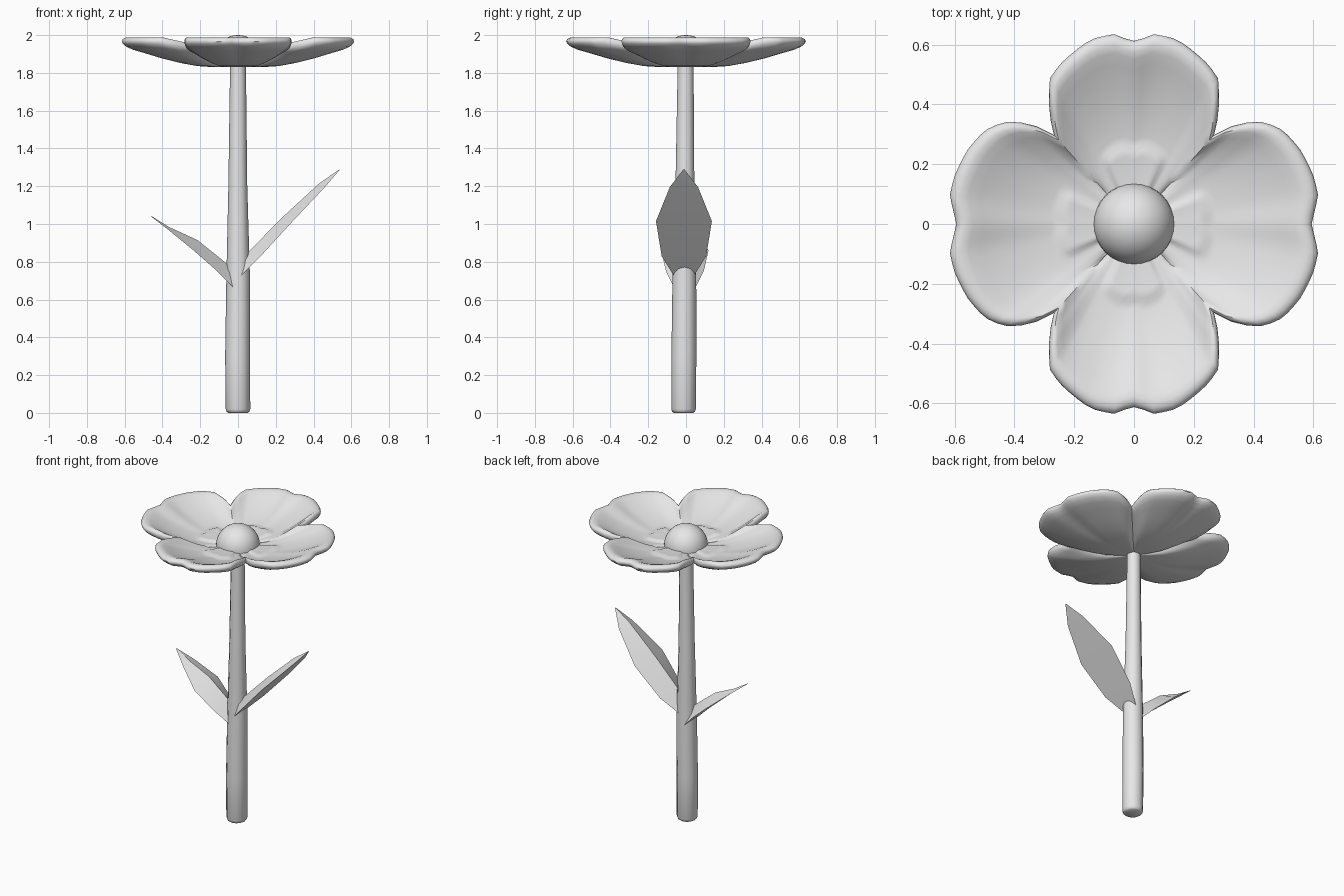
import bpy, bmesh, math

if "Cube" in bpy.data.objects:
    bpy.data.objects.remove(bpy.data.objects["Cube"])

grey = bpy.data.materials.new("light grey")
grey.diffuse_color = (0.8, 0.8, 0.8, 1)
grey.use_nodes = True
grey.node_tree.nodes["Principled BSDF"].inputs["Base Color"].default_value = grey.diffuse_color


def make(name, bm, smooth_angle):
    bmesh.ops.recalc_face_normals(bm, faces=bm.faces)
    mesh = bpy.data.meshes.new(name)
    bm.to_mesh(mesh)
    bm.free()
    mesh.materials.append(grey)
    obj = bpy.data.objects.new(name, mesh)
    bpy.context.collection.objects.link(obj)
    bpy.ops.object.select_all(action='DESELECT')
    obj.select_set(True)
    bpy.context.view_layer.objects.active = obj
    bpy.ops.object.shade_smooth_by_angle(angle=math.radians(smooth_angle))
    return obj


def loft(name, rings, smooth_angle):
    """Skin a list of closed point rings and cap both ends."""
    bm = bmesh.new()
    loops = [[bm.verts.new(p) for p in ring] for ring in rings]
    n = len(loops[0])
    for a, b in zip(loops, loops[1:]):
        for i in range(n):
            j = (i + 1) % n
            bm.faces.new((a[i], a[j], b[j], b[i]))
    bm.faces.new(loops[0])
    bm.faces.new(loops[-1])
    return make(name, bm, smooth_angle)


def interp(table, x):
    for (x0, y0), (x1, y1) in zip(table, table[1:]):
        if x <= x1:
            return y0 + (y1 - y0) * (x - x0) / (x1 - x0)
    return table[-1][1]


# Flower: wide side petals and narrower front/back petals, one closed shell
side_petal = [(0, .594), (3, .602), (9, .623), (15, .621), (24, .609), (30, .594),
              (34, .58), (39, .543), (44, .483), (48, .4)]
front_petal = [(0, .612), (3, .622), (6, .638), (13, .634), (21, .603), (25, .588),
               (30, .562), (35, .495), (38, .456), (42, .4)]
under = [(.05, 1.83), (.2, 1.83), (.35, 1.836), (.5, 1.853), (.65, 1.876),
         (.8, 1.904), (.9, 1.922), (.96, 1.938), (.99, 1.954), (1, 1.967)]
upper = [(.992, 1.978), (.97, 1.986), (.94, 1.988), (.9, 1.98), (.84, 1.962),
         (.75, 1.938), (.65, 1.915), (.55, 1.897), (.5, 1.89), (.46, 1.885),
         (.42, 1.881), (.39, 1.878), (.35, 1.875), (.3, 1.872), (.25, 1.87),
         (.2, 1.868), (.05, 1.866)]
rings = []
for k, (s, z) in enumerate(under + upper):
    ring = []
    for deg in range(0, 360, 3):
        t = abs((deg + 90) % 180 - 90)            # angle from the x axis
        table, edge = (side_petal, 48) if t <= 48 else (front_petal, 42)
        t = t if t <= 48 else 90 - t              # angle from the petal's midline
        r = s * interp(table, t)
        seam = max(0, 1 - (edge - t) / 9)         # 1 where two petals meet
        h = 1.83 + (z - 1.83) * (1 - .2 * seam)
        if k < len(under):                        # crease below each seam
            h += .018 * seam ** 2 * math.sin(math.pi * s)
        else:
            if s < .41:                           # raised pad at the petal base
                h += .011 * min(1, max(0, (28 - t) / 6))
            if .3 < s < .5 and seam > .95:        # slit between petals
                h -= .008
        a = math.radians(deg)
        ring.append((r * math.cos(a), r * math.sin(a), h))
    rings.append(ring)
loft("petals", rings, 50)

# Round flower centre, open below where it sits in the petals
bm = bmesh.new()
bmesh.ops.create_uvsphere(bm, u_segments=32, v_segments=20, radius=.135)
bmesh.ops.translate(bm, verts=bm.verts, vec=(0, 0, 1.865))
bmesh.ops.bisect_plane(bm, geom=bm.verts[:] + bm.edges[:] + bm.faces[:],
                       plane_co=(0, 0, 1.85), plane_no=(0, 0, -1), clear_outer=True)
make("flower_centre", bm, 60)

# Stem: tapered, slightly bowed tube with a rounded foot
stem = [(0, .052, 0), (.006, .06, 0), (.02, .065, 0), (.3, .066, -.002),
        (.7, .063, .001), (1.2, .05, -.001), (1.84, .042, 0)]
loft("stem", [[(cx + r * math.cos(i * math.pi / 6),
                -.013 + .006 * z + r * math.sin(i * math.pi / 6), z)
               for i in range(12)] for z, r, cx in stem], 50)


# Leaves: flat underside, ridge along the top
def leaf(name, cy, stations):
    loft(name, [[(bx, cy - w, bz), (bx, cy + w, bz), (tx, cy, tz)]
                for bx, bz, tx, tz, w in stations], 30)


leaf("right_leaf", -.011, [(.01, .72, .0, .80, .05), (.12, .83, .07, .868, .118),
                           (.29, 1.015, .235, 1.035, .148),
                           (.46, 1.195, .43, 1.215, .075),
                           (.539, 1.288, .538, 1.29, .004)])
leaf("left_leaf", -.006, [(-.01, .65, .0, .74, .05), (-.11, .75, -.09, .815, .1),
                          (-.235, .86, -.215, .915, .125),
                          (-.37, .97, -.365, .984, .06),
                          (-.459, 1.039, -.458, 1.042, .004)])
